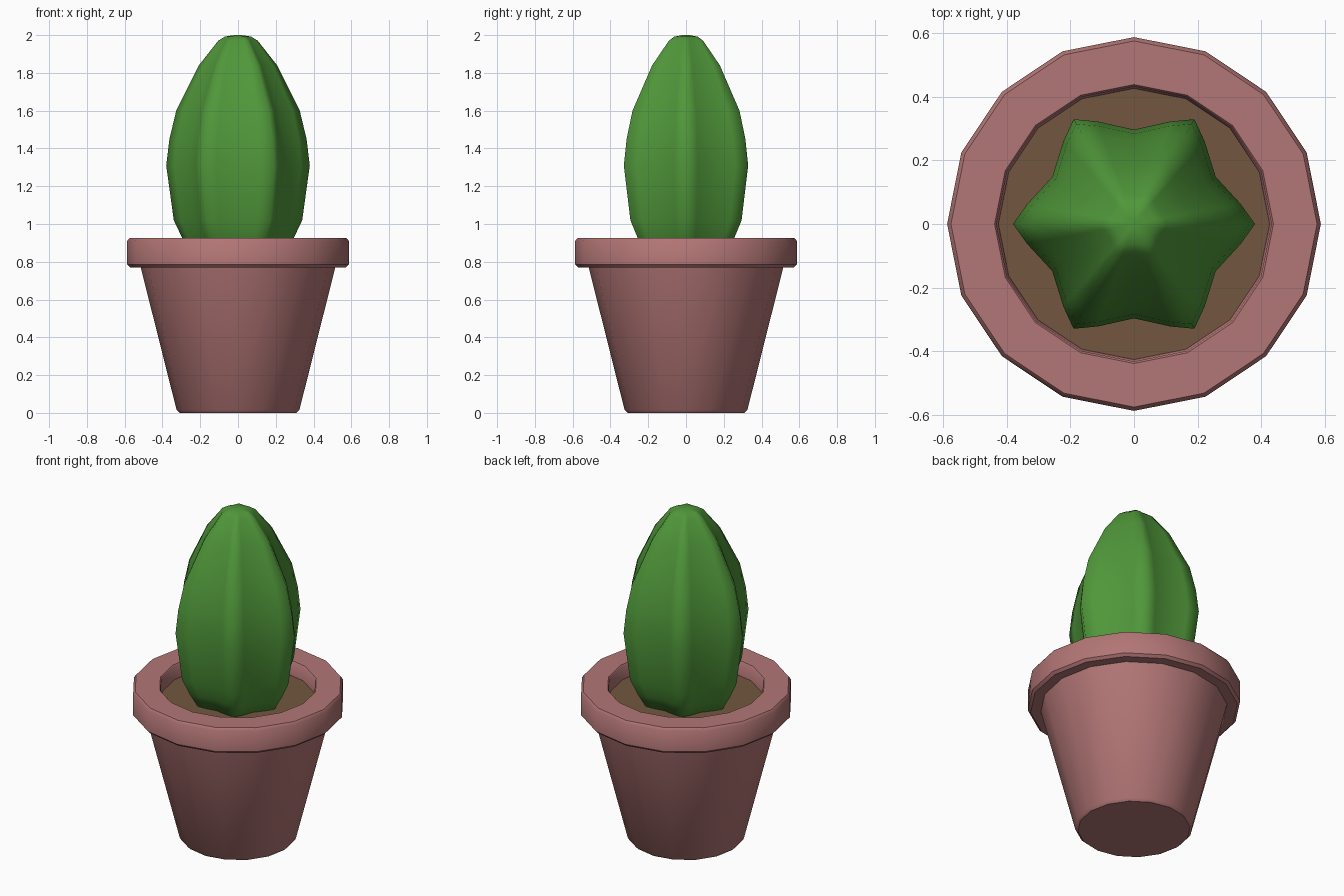
import bpy, bmesh, math

if "Cube" in bpy.data.objects:
    bpy.data.objects.remove(bpy.data.objects["Cube"])


def material(name, rgb):
    m = bpy.data.materials.new(name)
    m.diffuse_color = (*rgb, 1)
    m.use_nodes = True
    m.node_tree.nodes["Principled BSDF"].inputs["Base Color"].default_value = m.diffuse_color
    return m


def loft(name, rings, mat, cap_start=False, cap_end=False, angle=40):
    """Skin a list of closed rings (lists of xyz) into a mesh object."""
    bm = bmesh.new()
    loops = [[bm.verts.new(p) for p in ring] for ring in rings]
    n = len(rings[0])
    for a, b in zip(loops, loops[1:]):
        for i in range(n):
            j = (i + 1) % n
            bm.faces.new((a[i], a[j], b[j], b[i]))
    if cap_start:
        bm.faces.new(loops[0][::-1])
    if cap_end:
        bm.faces.new(loops[-1])
    me = bpy.data.meshes.new(name)
    bm.to_mesh(me)
    bm.free()
    me.materials.append(mat)
    ob = bpy.data.objects.new(name, me)
    bpy.context.collection.objects.link(ob)
    bpy.ops.object.select_all(action='DESELECT')
    ob.select_set(True)
    bpy.context.view_layer.objects.active = ob
    bpy.ops.object.shade_smooth_by_angle(angle=math.radians(angle))
    return ob


def circle(r, z, n=16):
    return [(r * math.cos(2 * math.pi * i / n), r * math.sin(2 * math.pi * i / n), z)
            for i in range(n)]


clay = material("clay", (0.45, 0.18, 0.18))
earth = material("earth", (0.17, 0.095, 0.05))
green = material("cactus_green", (0.08, 0.31, 0.042))

# Pot: tapered body, overhanging rim with small bevels, inner wall to the soil
pot_profile = [(0.31, 0), (0.325, 0.015), (0.515, 0.77), (0.572, 0.77), (0.587, 0.785),
               (0.587, 0.91), (0.575, 0.925), (0.438, 0.925), (0.432, 0.918), (0.425, 0.83)]
loft("pot", [circle(r, z) for r, z in pot_profile], clay, cap_start=True)

# Soil disc
loft("soil", [circle(0.425, 0.82), circle(0.427, 0.84)], earth, cap_start=True, cap_end=True)

# Cactus: six-ribbed star section following a rounded profile
# (rib radius, height, valley-to-rib ratio)
cactus_profile = [(0.235, 0.82, 0.82), (0.295, 0.925, 0.80), (0.34, 1.02, 0.79),
                  (0.38, 1.31, 0.78), (0.363, 1.45, 0.78), (0.327, 1.6, 0.78),
                  (0.207, 1.84, 0.80), (0.105, 1.97, 0.82), (0.07, 1.992, 0.85),
                  (0.02, 2.0, 1.0)]


def star(r, z, valley):
    mid = 1 - (1 - valley) * 0.46
    pts = []
    for k in range(6):
        for deg, s in ((0, 1), (10.5, mid), (30, valley), (49.5, mid)):
            a = math.radians(60 * k + deg)
            pts.append((r * s * math.cos(a), r * s * math.sin(a), z))
    return pts


loft("cactus", [star(*p) for p in cactus_profile], green, cap_start=True, cap_end=True, angle=75)
